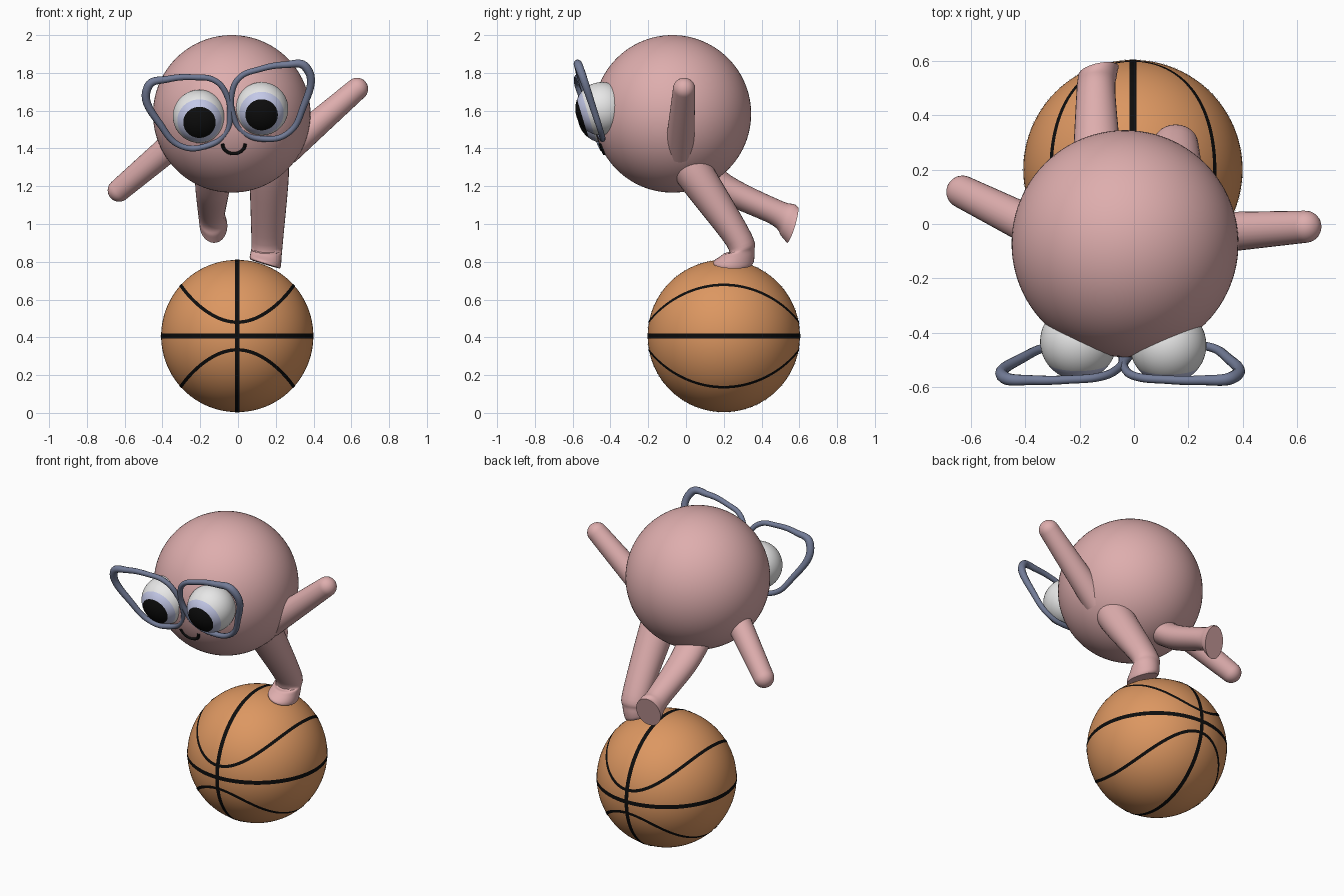
import bpy, bmesh, math
from mathutils import Vector as V, Matrix

if "Cube" in bpy.data.objects:
    bpy.data.objects.remove(bpy.data.objects["Cube"])


def mat(name, *rgb):
    m = bpy.data.materials.new(name)
    m.diffuse_color = (*rgb, 1)
    m.use_nodes = True
    m.node_tree.nodes["Principled BSDF"].inputs["Base Color"].default_value = m.diffuse_color
    return m


PINK = mat("skin pink", 0.73, 0.42, 0.42)
ORANGE = mat("ball orange", 0.72, 0.31, 0.12)
BLACK = mat("black", 0.004, 0.004, 0.004)
WHITE = mat("eye white", 0.82, 0.82, 0.82)
LILAC = mat("iris lilac", 0.56, 0.59, 0.82)
SLATE = mat("frame slate", 0.17, 0.20, 0.31)


def finish(bm, name, *mats):
    bmesh.ops.recalc_face_normals(bm, faces=bm.faces)
    me = bpy.data.meshes.new(name)
    bm.to_mesh(me)
    bm.free()
    ob = bpy.data.objects.new(name, me)
    bpy.context.collection.objects.link(ob)
    for m in mats:
        me.materials.append(m)
    return ob


def sphere(name, c, r, *mats, segs=64, rings=32, rot=None):
    bm = bmesh.new()
    bmesh.ops.create_uvsphere(bm, u_segments=segs, v_segments=rings, radius=r)
    ob = finish(bm, name, *mats)
    ob.data.transform(Matrix.Translation(c) @ (rot or Matrix()))
    return ob


def loft(name, rings, material, n=28):
    """Skin elliptical rings given as (centre, half axis a, half axis b)."""
    bm = bmesh.new()
    loops = []
    for c, a, b in rings:
        angles = [2 * math.pi * i / n for i in range(n)]
        loops.append([bm.verts.new(c + a * math.cos(t) + b * math.sin(t)) for t in angles])
    for p, q in zip(loops, loops[1:]):
        for i in range(n):
            j = (i + 1) % n
            bm.faces.new((p[i], p[j], q[j], q[i]))
    bm.faces.new(loops[0])
    bm.faces.new(loops[-1])
    return finish(bm, name, material)


def arm(name, start, tip, r0, r1):
    """Tapered limb with a rounded hand end."""
    start, tip = V(start), V(tip)
    d = (tip - start).normalized()
    a = d.cross(V((0, 0, 1))).normalized()
    b = d.cross(a)
    rings = [(start, a * r0, b * r0)]
    for k in range(9):
        t = math.radians(k * 10.9)
        r = r1 * max(math.cos(t), 0.04)
        rings.append((tip + d * r1 * math.sin(t), a * r, b * r))
    return loft(name, rings, PINK)


def leg(name, keys, steps=6):
    """Keys: x, front y, front z, back y, back z, half width, side tilt."""
    keys = [V(k) for k in keys]
    rows = []
    for i in range(len(keys) - 1):
        p0, p1, p2 = keys[max(i - 1, 0)], keys[i], keys[i + 1]
        p3 = keys[min(i + 2, len(keys) - 1)]
        for s in range(steps):
            t = s / steps
            rows.append(p1 + (p2 - p0) * (t / 2)
                        + (p0 * 2 - p1 * 5 + p2 * 4 - p3) * (t * t / 2)
                        + (p1 * 3 - p0 - p2 * 3 + p3) * (t ** 3 / 2))
    rows.append(keys[-1])
    rings = []
    for x, fy, fz, by, bz, w, tilt in rows:
        c = V((x, (fy + by) / 2, (fz + bz) / 2))
        f = V((x, fy, fz)) - c
        # tilt leans the ring sideways along its own normal
        nrm = V((1, 0, 0)).cross(f).normalized()
        rings.append((c, f, V((w, 0, 0)) + nrm * (w * tilt)))
    return loft(name, rings, PINK)


def wire(name, pts, depth, material, cyclic, radii=None):
    """Round tube along a smooth path, turned into a mesh."""
    cu = bpy.data.curves.new(name, 'CURVE')
    cu.dimensions = '3D'
    cu.bevel_depth = depth
    cu.bevel_resolution = 4
    cu.use_fill_caps = True
    sp = cu.splines.new('BEZIER')
    sp.bezier_points.add(len(pts) - 1)
    sp.use_cyclic_u = cyclic
    sp.resolution_u = 10
    for i, (bp, p) in enumerate(zip(sp.bezier_points, pts)):
        bp.co = p
        bp.handle_left_type = bp.handle_right_type = 'AUTO'
        bp.radius = radii[i] if radii else 1
    cu.materials.append(material)
    ob = bpy.data.objects.new(name, cu)
    bpy.context.collection.objects.link(ob)
    bpy.ops.object.select_all(action='DESELECT')
    ob.select_set(True)
    bpy.context.view_layer.objects.active = ob
    bpy.ops.object.convert(target='MESH')
    return bpy.context.view_layer.objects.active


# Ball and its seams
BALL, BR = V((-0.004, 0.2, 0.407)), 0.403
sphere("ball", BALL, BR, ORANGE, segs=96, rings=48)


def seam(name, path, width, n=120):
    bm = bmesh.new()
    dirs = [V(path(2 * math.pi * i / n)).normalized() for i in range(n)]
    pairs = []
    for i, d in enumerate(dirs):
        side = d.cross(dirs[(i + 1) % n] - dirs[i - 1]).normalized() * (width / 2 / BR)
        pairs.append([bm.verts.new(BALL + (d + side * k).normalized() * (BR + 0.002))
                      for k in (-1, 0, 1)])
    for i, p in enumerate(pairs):
        q = pairs[(i + 1) % n]
        for k in (0, 1):
            bm.faces.new((p[k], p[k + 1], q[k + 1], q[k]))
    return finish(bm, name, BLACK)


seam("seam_level", lambda t: (math.cos(t), math.sin(t), 0), 0.025)
seam("seam_upright", lambda t: (0, math.cos(t), math.sin(t)), 0.025)
for label, s in (("upper", 1), ("lower", -1)):
    seam("seam_" + label, lambda t: (0.755 * math.sin(t), -0.98 * math.cos(t),
                                     s * (0.18 + 0.5 * math.sin(t) ** 2)), 0.018)

# Round body
BODY, R = V((-0.033, -0.072, 1.583)), 0.417
sphere("body", BODY, R, PINK, segs=96, rings=48)

# Arms
arm("raised_arm", (0.25, -0.035, 1.385), (0.63, -0.01, 1.715), 0.078, 0.059)
arm("lowered_arm", (-0.25, -0.07, 1.5), (-0.63, 0.118, 1.178), 0.078, 0.06)

# Legs, ending in flat soles
leg("standing_leg", [
    (0.160, -0.12, 1.38, 0.07, 1.43, 0.10, 0),
    (0.165, -0.045, 1.22, 0.15, 1.29, 0.104, 0),
    (0.155, 0.215, 0.885, 0.345, 0.95, 0.084, 0),
    (0.150, 0.195, 0.84, 0.362, 0.86, 0.082, 0.1),
    (0.145, 0.150, 0.805, 0.36, 0.805, 0.083, 0.25),
    (0.145, 0.145, 0.79, 0.35, 0.785, 0.078, 0.3)])
leg("trailing_leg", [
    (-0.13, 0.04, 1.22, 0.09, 1.40, 0.10, 0),
    (-0.135, 0.20, 1.11, 0.24, 1.255, 0.09, 0),
    (-0.14, 0.45, 0.998, 0.50, 1.125, 0.072, 0),
    (-0.135, 0.505, 0.935, 0.572, 1.105, 0.072, 0.1),
    (-0.13, 0.535, 0.90, 0.592, 1.09, 0.074, 0.2)])

# Eyes: pole turned to the gaze, coloured by angle from it
gaze = V((0, -math.cos(0.29), -math.sin(0.29)))
turn = V((0, 0, 1)).rotation_difference(gaze).to_matrix().to_4x4()
for label, c in (("right", (-0.204, -0.432, 1.57)), ("left", (0.125, -0.445, 1.61))):
    eye = sphere(label + "_eye", V(c), 0.141, WHITE, LILAC, BLACK, segs=48, rings=48, rot=turn)
    for p in eye.data.polygons:
        ang = math.degrees((p.center - V(c)).angle(gaze))
        p.material_index = 2 if ang < 37.5 else 1 if ang < 56.25 else 0

# Glasses: one rim outline, mirrored about a tilted bridge
RIM = [(.42, .11), (.31, .135), (.176, .128), (.066, .097), (.014, .015),
       (.008, -.09), (.045, -.187), (.157, -.242), (.281, -.228), (.37, -.12)]
THICK = [1.5, 1.15, 1, 1, 1, 1, 1, 1, 1, 1.15]
ca, sa = math.cos(0.122), math.sin(0.122)
for label, s in (("left", 1), ("right", -1)):
    pts = []
    for u, v in RIM:
        x = -0.045 + s * u * ca - v * sa
        z = 1.671 + s * u * sa + v * ca
        pts.append((x, -0.572 - 0.345 * (z - 0.12 * x - 1.806), z))
    wire(label + "_glasses_rim", pts, 0.0155, SLATE, True, THICK)

# Smile laid on the body surface
pts = []
for k in range(9):
    t = math.pi * (1 + k / 8)
    x, z = -0.022 + 0.06 * math.cos(t), 1.425 + 0.052 * math.sin(t)
    y = BODY.y - math.sqrt(R * R - (x - BODY.x) ** 2 - (z - BODY.z) ** 2)
    pts.append((x, y, z))
wire("smile", pts, 0.009, BLACK, False)

# Smooth shading with sharp sole edges
bpy.ops.object.select_all(action='SELECT')
bpy.ops.object.shade_smooth_by_angle(angle=math.radians(40))
